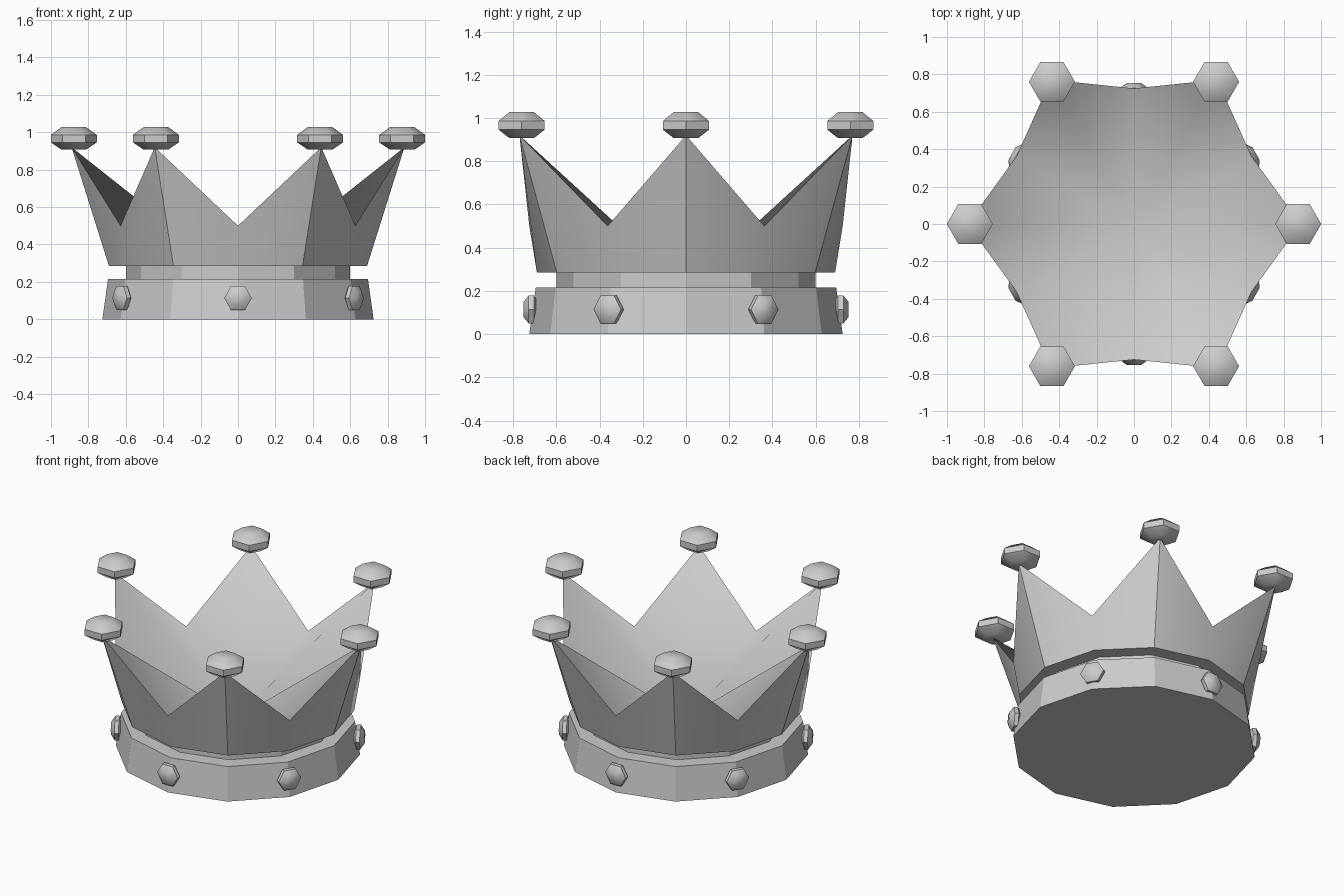
import bpy
import bmesh
from math import cos, sin, pi, radians
from mathutils import Matrix

cube = bpy.data.objects.get("Cube")
if cube:
    bpy.data.objects.remove(cube, do_unlink=True)

grey = bpy.data.materials.new("plain_grey")
grey.use_nodes = True
COLOUR = (0.6, 0.6, 0.6, 1)
grey.diffuse_color = COLOUR
grey.node_tree.nodes["Principled BSDF"].inputs["Base Color"].default_value = COLOUR


def ring(n, r, z, r_odd=None, z_odd=None):
    """Points round the z axis; odd points may have their own radius and height."""
    pts = []
    for i in range(n):
        odd = i % 2 and r_odd is not None
        rad, h = (r_odd, z_odd) if odd else (r, z)
        a = 2 * pi * i / n
        pts.append((rad * cos(a), rad * sin(a), h))
    return pts


def loft(name, rings, smooth_angle, bottom=False, top=False, apex=None):
    """Skin rings from bottom to top, with optional caps or a fan to a point."""
    bm = bmesh.new()
    loops = [[bm.verts.new(p) for p in r] for r in rings]
    n = len(loops[0])
    for a, b in zip(loops, loops[1:]):
        for i in range(n):
            j = (i + 1) % n
            bm.faces.new((a[i], a[j], b[j], b[i]))
    if bottom:
        bm.faces.new(loops[0][::-1])
    if top:
        bm.faces.new(loops[-1])
    if apex:
        tip = bm.verts.new(apex)
        for i in range(n):
            bm.faces.new((loops[-1][i], loops[-1][(i + 1) % n], tip))
    mesh = bpy.data.meshes.new(name)
    bm.to_mesh(mesh)
    bm.free()
    mesh.materials.append(grey)
    obj = bpy.data.objects.new(name, mesh)
    bpy.context.collection.objects.link(obj)
    bpy.ops.object.select_all(action='DESELECT')
    obj.select_set(True)
    bpy.context.view_layer.objects.active = obj
    bpy.ops.object.shade_smooth_by_angle(angle=radians(smooth_angle))
    return obj


SIDES = 12
rim = ring(SIDES, 0.89, 0.92, 0.725, 0.5)

# Base band with the recessed neck above it
loft("base_band", [ring(SIDES, r, z) for r, z in
                   ((0.725, 0), (0.695, 0.215), (0.6, 0.215), (0.6, 0.285))],
     20, bottom=True)

# Flared wall with six points, and its underside lip
loft("crown_wall", [ring(SIDES, 0.6, 0.285), ring(SIDES, 0.69, 0.285), rim], 30)

# Softly shaded inside, falling from the rim to the centre
loft("crown_inside", [rim], 180, apex=(0, 0, 0.215))

# Six-sided cut gem, shared by the tips and the band
gem_rings = [ring(6, r, z) for r, z in
             ((0.066, -0.06), (0.123, -0.021), (0.123, 0.019), (0.066, 0.06))]
first = loft("tip_gem_1", gem_rings, 45, bottom=True, top=True)
gem_mesh = first.data


def place_gem(name, matrix):
    obj = bpy.data.objects.get(name)
    if obj is None:
        obj = bpy.data.objects.new(name, gem_mesh)
        bpy.context.collection.objects.link(obj)
    obj.matrix_world = matrix


for k in range(6):
    # Gem on each point
    turn = Matrix.Rotation(k * pi / 3, 4, 'Z')
    place_gem(f"tip_gem_{k + 1}", turn @ Matrix.Translation((0.878, 0, 0.967)))
    # Gem facing outward on the band, below each valley
    turn = Matrix.Rotation(k * pi / 3 + pi / 6, 4, 'Z')
    place_gem(f"band_gem_{k + 1}",
              turn @ Matrix.Translation((0.717, 0, 0.114))
              @ Matrix.Rotation(pi / 2, 4, 'Y')
              @ Matrix.Rotation(pi / 2, 4, 'Z')
              @ Matrix.Scale(0.6, 4))
